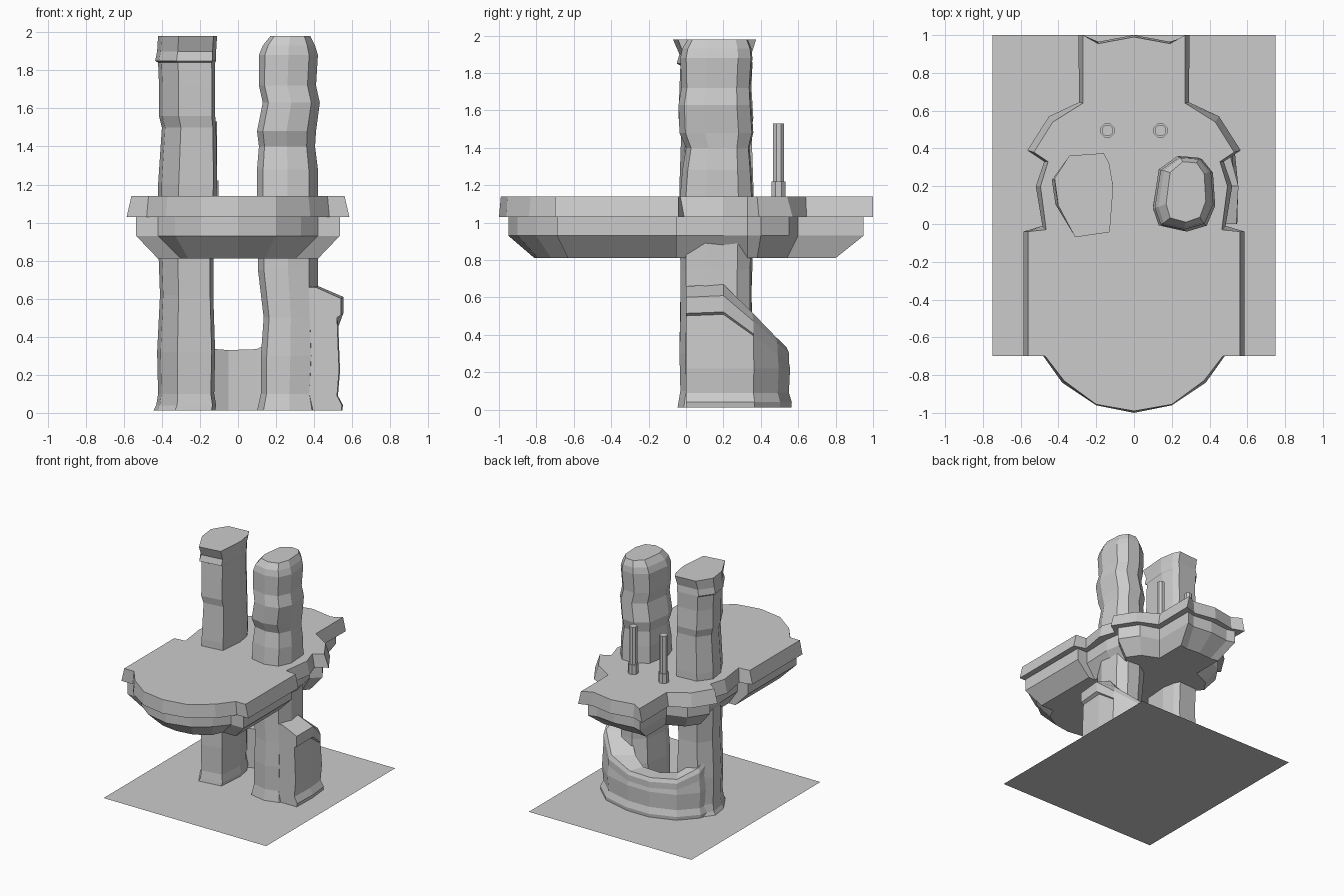
import bpy, bmesh, math

stone = bpy.data.materials.new("stone_grey")
stone.diffuse_color = (0.6, 0.6, 0.6, 1)


def loft(name, rings):
    """Skin a list of equal-length closed rings and cap both ends."""
    bm = bmesh.new()
    vs = [[bm.verts.new(p) for p in r] for r in rings]
    n = len(vs[0])
    for a, b in zip(vs, vs[1:]):
        for i in range(n):
            j = (i + 1) % n
            bm.faces.new((a[i], a[j], b[j], b[i]))
    bm.faces.new(vs[0][::-1])
    bm.faces.new(vs[-1])
    bmesh.ops.recalc_face_normals(bm, faces=bm.faces)
    me = bpy.data.meshes.new(name)
    bm.to_mesh(me)
    bm.free()
    me.materials.append(stone)
    ob = bpy.data.objects.new(name, me)
    bpy.context.collection.objects.link(ob)
    return ob


def mirrored(half, z):
    """Full outline from its right half; first and last points lie on x = 0."""
    return [(x, y, z) for x, y in half] + [(-x, y, z) for x, y in half[-2:0:-1]]


def pillar(name, section, levels):
    """Stack a unit section, fitted to x0..x1, y0..y1 at every level."""
    loft(name, [[(x0 + u * (x1 - x0), y0 + v * (y1 - y0), z) for u, v in section]
                for z, x0, x1, y0, y1 in levels])


# ground sheet
bm = bmesh.new()
bm.faces.new([bm.verts.new(p) for p in
              ((-.75, -.7, .008), (.75, -.7, .008), (.75, 1, .008), (-.75, 1, .008))])
me = bpy.data.meshes.new("ground_sheet")
bm.to_mesh(me)
bm.free()
me.materials.append(stone)
bpy.context.collection.objects.link(bpy.data.objects.new("ground_sheet", me))

# deck rim: flared slab
rim_top = [(0, -.99), (.2, -.955), (.37, -.83), (.47, -.7), (.56, -.7), (.56, -.04),
           (.465, -.03), (.495, .2), (.455, .33), (.53, .38), (.43, .54), (.27, .64),
           (.27, 1), (.19, .955), (0, .99)]
rim_low = [(0, -1), (.2, -.96), (.38, -.84), (.48, -.7), (.585, -.7), (.585, -.04),
           (.485, -.01), (.52, .2), (.475, .33), (.565, .39), (.45, .57), (.29, .645),
           (.295, 1), (.19, .965), (0, 1)]
loft("deck_rim", [mirrored(rim_low, 1.03), mirrored(rim_top, 1.14)])

# deck hull: upright band, then tapered underside
hull = [(0, -.95), (.2, -.9), (.33, -.8), (.42, -.69), (.535, -.69), (.535, -.05),
        (.44, -.05), (.45, .2), (.43, .33), (.5, .4), (.4, .55), (.24, .6),
        (.24, .95), (.17, .93), (0, .95)]
keel = [(0, -.81), (.14, -.79), (.26, -.72), (.3, -.63), (.42, -.63), (.42, -.05),
        (.36, -.05), (.36, .2), (.36, .33), (.4, .38), (.33, .48), (.19, .54),
        (.19, .8), (.12, .79), (0, .8)]
loft("deck_hull", [mirrored(keel, .81), mirrored(hull, .93), mirrored(hull, 1.035)])

# flat-topped pillar
pillar("flat_pillar",
       [(.35, 0), (.94, .06), (1, .6), (.93, .88), (.84, 1), (.25, .97), (0, .7), (.06, .38)],
       [(.012, -.445, -.12, -.045, .37), (.04, -.43, -.115, -.04, .37), (.1, -.42, -.125, -.03, .36),
        (.32, -.425, -.12, -.035, .36), (.62, -.41, -.13, -.03, .35), (.9, -.42, -.13, -.03, .36),
        (1.2, -.42, -.11, -.035, .36), (1.5, -.4, -.115, -.025, .35), (1.56, -.415, -.12, -.04, .36),
        (1.72, -.415, -.12, -.035, .35), (1.84, -.42, -.12, -.03, .355), (1.85, -.435, -.115, -.05, .355),
        (1.9, -.425, -.115, -.035, .35), (1.98, -.42, -.11, -.07, .375)])

# round-topped pillar
pillar("round_pillar",
       [(.1, .07), (.5, 0), (.85, .08), (1, .35), (.96, .8), (.77, .98), (.42, 1), (.1, .82), (0, .3)],
       [(.012, .1, .44, -.045, .37), (.1, .12, .42, -.03, .35), (.3, .12, .43, -.035, .36),
        (.5, .135, .42, -.03, .35), (.75, .105, .42, -.03, .35), (1.1, .1, .42, -.035, .36),
        (1.28, .1, .42, -.02, .35), (1.4, .11, .405, .0, .34), (1.48, .1, .41, -.035, .36),
        (1.63, .13, .43, -.04, .35), (1.72, .11, .41, -.025, .345), (1.88, .11, .42, -.03, .355),
        (1.93, .13, .405, -.02, .35), (1.98, .17, .38, .01, .33)])

# curved base wall wrapping behind both pillars, with a ledge on the right
stations = [  # outer x, y, inner x, y, height, ledge overhang
    (.52, .0, .3, .0, .66, .02), (.525, .2, .3, .2, .67, .025), (.51, .36, .3, .3, .52, 0),
    (.37, .49, .2, .38, .39, 0), (.15, .55, .1, .42, .335, 0), (-.05, .55, -.05, .42, .33, 0),
    (-.25, .48, -.18, .36, .34, 0), (-.37, .35, -.25, .3, .42, 0), (-.4, .2, -.28, .2, .55, 0)]
wall = []
for ox, oy, ix, iy, h, ledge in stations:
    def out(k):
        return ox + (ox - ix) * k, oy + (oy - iy) * k
    slope = -.5 if ledge else -.1
    wall.append([(*out(.1), .012), (*out(.12), .04), (*out(0), .09), (*out(.05), .22),
                 (*out(0), h * .76), (*out(ledge * 5), h * .78), (*out(ledge * 5), h * .91),
                 (*out(slope), h), (ix, iy, h), (ix, iy, .012)])
loft("base_wall", wall)

# two stepped posts on the rear of the deck
for side, x in (("left", -.14), ("right", .14)):
    loft(side + "_post", [[(x + r * math.cos((i + .5) * math.pi / 4),
                            .495 + r * math.sin((i + .5) * math.pi / 4), z) for i in range(8)]
                          for r, z in ((.04, 1.13), (.04, 1.22), (.031, 1.22), (.031, 1.53))])
